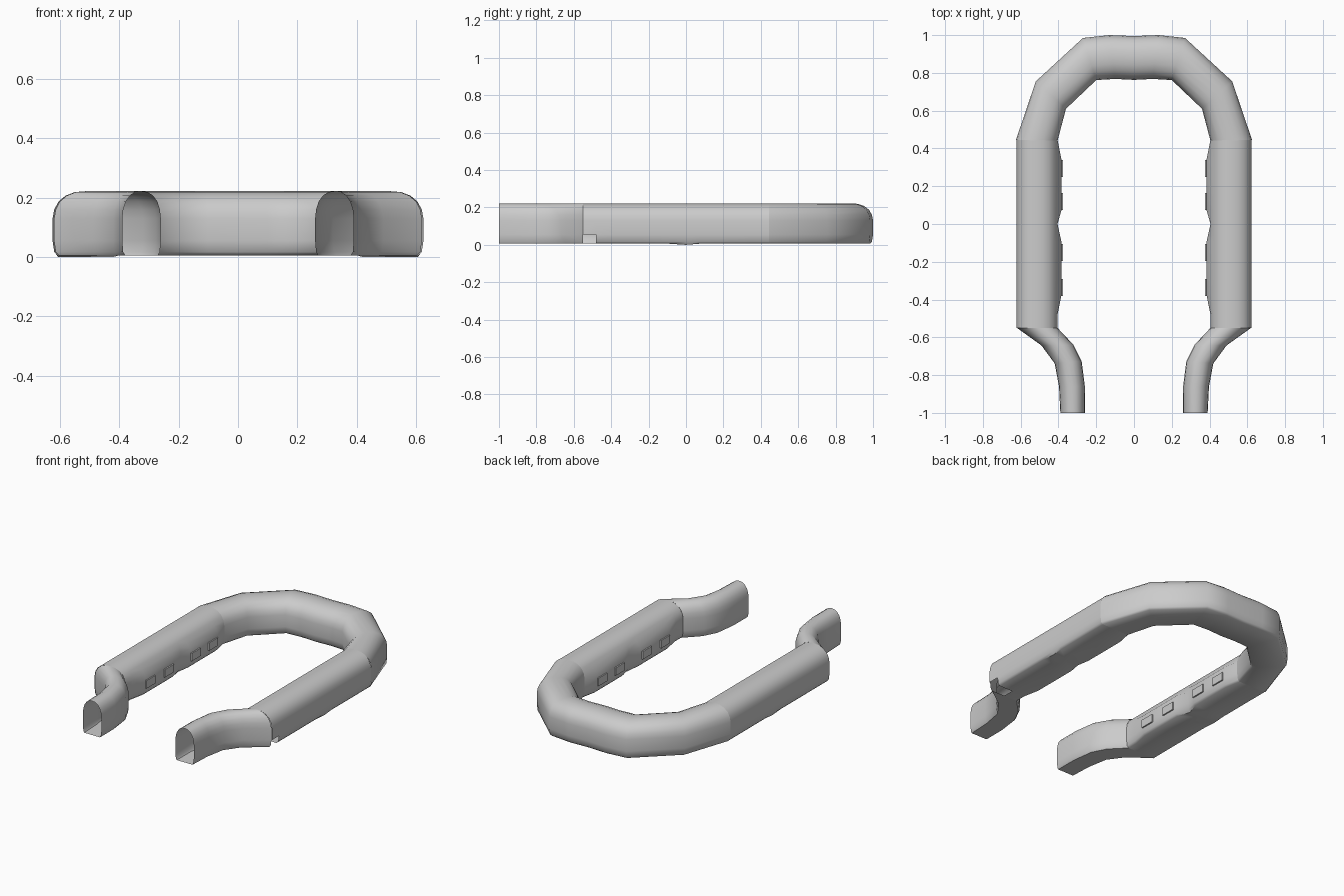
import bpy, bmesh
from mathutils import Vector

if "Cube" in bpy.data.objects:
    bpy.data.objects.remove(bpy.data.objects["Cube"])

# Half of the arch-shaped section: (across, height), from bottom to crown
HALF = [(0.85, 0.006), (0.95, 0.017), (1, 0.055), (1, 0.13), (0.95, 0.16),
        (0.82, 0.187), (0.6, 0.207), (0.32, 0.219)]
PROFILE = HALF + [(0, 0.222)] + [(-u, z) for u, z in reversed(HALF)] + [(0, 0.006)]
N = len(PROFILE)


def loft(name, stations, side=1, grips=None, notch=False):
    """Skin the section along (outer, inner) edge pairs; open at both ends."""
    bm = bmesh.new()
    rings = []
    for i, (o, n) in enumerate(stations):
        o, n = Vector(o), Vector(n)
        mid, half = (o + n) / 2, (o - n) / 2
        ring = []
        for u, z in PROFILE:
            p = mid + half * u
            if grips and u < -0.8 and z < 0.15:
                p.x += grips[i]
            if grips and abs(o.y) < 0.01 and z < 0.01:
                z = 0
            ring.append(bm.verts.new((p.x * side, p.y, z)))
        rings.append(ring)
    for i, (a, b) in enumerate(zip(rings, rings[1:])):
        for j in range(N):
            # small opening low on the outer side of one rail
            if notch and i == 0 and j in (0, 1, N - 1):
                continue
            k = (j + 1) % N
            bm.faces.new((a[j], a[k], b[k], b[j]))
    bmesh.ops.recalc_face_normals(bm, faces=bm.faces)
    me = bpy.data.meshes.new(name)
    bm.to_mesh(me)
    bm.free()
    ob = bpy.data.objects.new(name, me)
    bpy.context.collection.objects.link(ob)
    bpy.context.view_layer.objects.active = ob
    bpy.ops.object.select_all(action='DESELECT')
    ob.select_set(True)
    bpy.ops.object.shade_smooth_by_angle(angle=0.85)
    return ob


# Rear bend
right = [((0.625, 0.445), (0.405, 0.44)), ((0.52, 0.755), (0.36, 0.61)),
         ((0.27, 0.985), (0.20, 0.762)), ((0.13, 1.0), (0.10, 0.768)),
         ((0, 0.995), (0, 0.763))]
left = [((-o[0], o[1]), (-n[0], n[1])) for o, n in reversed(right[:-1])]
loft("rear_bend", right + left)

# Straight rails with shallow swells on the inner side
rail = [(-0.55, 0), (-0.48, 0), (-0.38, -0.02), (-0.09, -0.02), (0, 0),
        (0.07, -0.02), (0.345, -0.02), (0.445, 0)]
rail_stations = [((0.623, y), (0.405, y)) for y, g in rail]
# Narrowing front ends
end = [((0.62, -0.55), (0.405, -0.55)), ((0.49, -0.643), (0.32, -0.64)),
       ((0.42, -0.738), (0.277, -0.727)), ((0.397, -0.86), (0.26, -0.86)),
       ((0.39, -1.0), (0.26, -1.0))]
for side, label in ((1, "right"), (-1, "left")):
    loft(label + "_rail", rail_stations, side, [g for y, g in rail], side == 1)
    loft(label + "_front_end", end, side)
    # Small blocks along the inner wall
    for y in (0.295, 0.12, -0.15, -0.335):
        bpy.ops.mesh.primitive_cube_add(size=1, location=(side * 0.396, y, 0.075))
        block = bpy.context.object
        block.name = label + "_grip_block"
        block.scale = (0.038, 0.09, 0.05)
